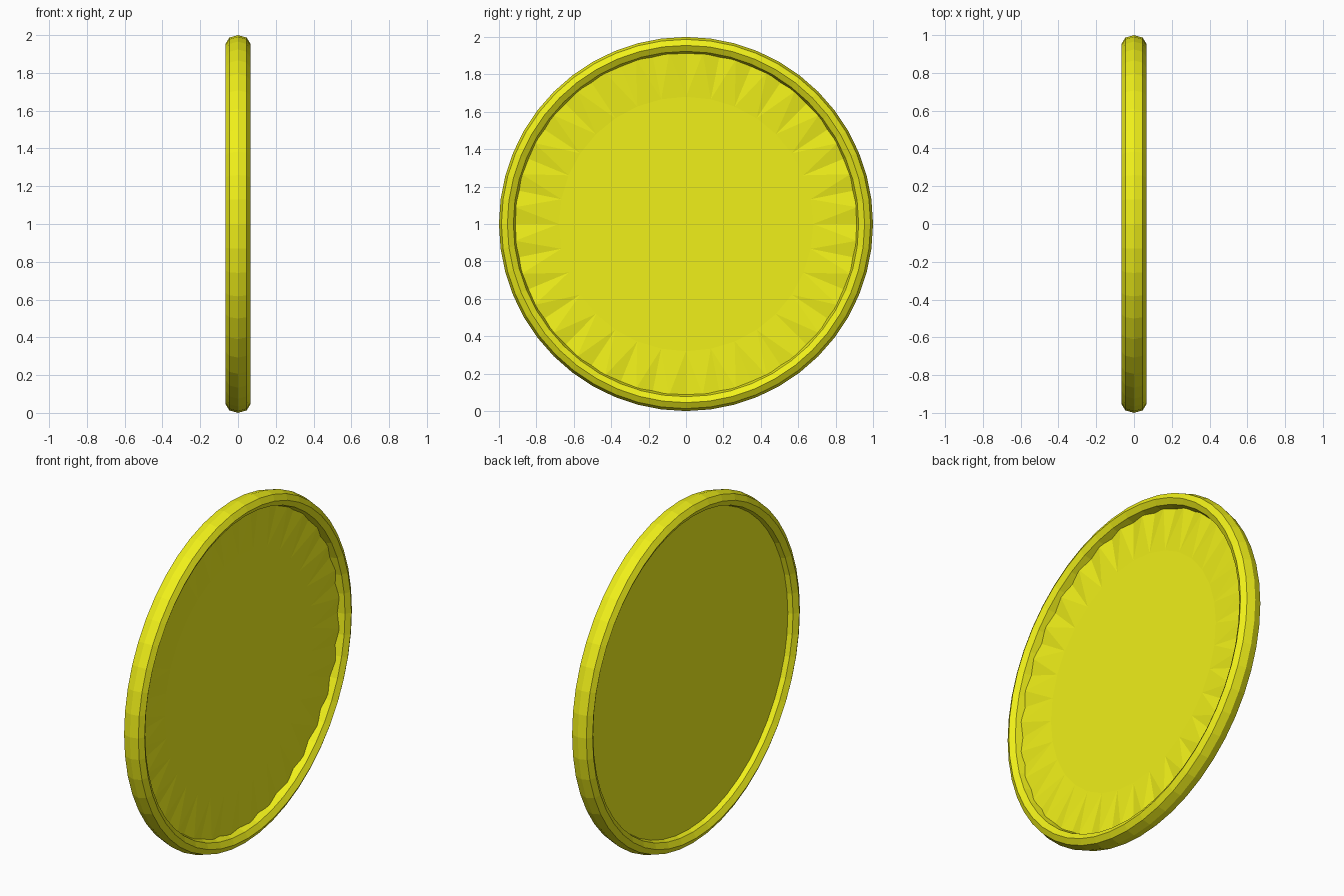
import bpy, bmesh
from math import cos, sin, pi, tau

if "Cube" in bpy.data.objects:
    bpy.data.objects.remove(bpy.data.objects["Cube"])

gold = bpy.data.materials.new("yellow")
gold.diffuse_color = (0.87, 0.87, 0.01, 1)
gold.use_nodes = True
gold.node_tree.nodes["Principled BSDF"].inputs["Base Color"].default_value = gold.diffuse_color


def finish(name, bm):
    bmesh.ops.recalc_face_normals(bm, faces=bm.faces)
    mesh = bpy.data.meshes.new(name)
    bm.to_mesh(mesh)
    bm.free()
    mesh.materials.append(gold)
    obj = bpy.data.objects.new(name, mesh)
    bpy.context.collection.objects.link(obj)
    return obj


def ring(bm, x, r, n):
    # x may be a function of the vertex index
    return [bm.verts.new((x(i) if callable(x) else x,
                          r * sin(tau * i / n), 1 + r * cos(tau * i / n)))
            for i in range(n)]


def bridge(bm, a, b):
    n = len(a)
    for i in range(n):
        j = (i + 1) % n
        bm.faces.new((a[i], a[j], b[j], b[i]))


# Raised rim: octagonal cross-section swept around the x axis
SIDES = 48
bm = bmesh.new()
loops = [ring(bm, 0.065 * sin(tau * k / 8), 0.955 + 0.045 * cos(tau * k / 8), SIDES)
         for k in range(8)]
for k in range(8):
    bridge(bm, loops[k], loops[(k + 1) % 8])
finish("rim", bm)

# Recessed face plate: flat centre, with shallow triangular flutes on the +x side
RAYS = 32
bm = bmesh.new()
inner = ring(bm, 0.004, 0.68, RAYS)
outer = ring(bm, lambda i: 0.018 if i % 2 else 0.004, 0.918, RAYS * 2)
bm.faces.new(inner)
for i in range(RAYS):
    a, b, c = outer[2 * i - 1], outer[2 * i], outer[(2 * i + 1) % (2 * RAYS)]
    bm.faces.new((inner[i], a, b))
    bm.faces.new((inner[i], b, c))
    bm.faces.new((inner[i], c, inner[(i + 1) % RAYS]))
back = ring(bm, -0.018, 0.918, RAYS * 2)
bridge(bm, outer, back)
bm.faces.new(back)
finish("face_plate", bm)
